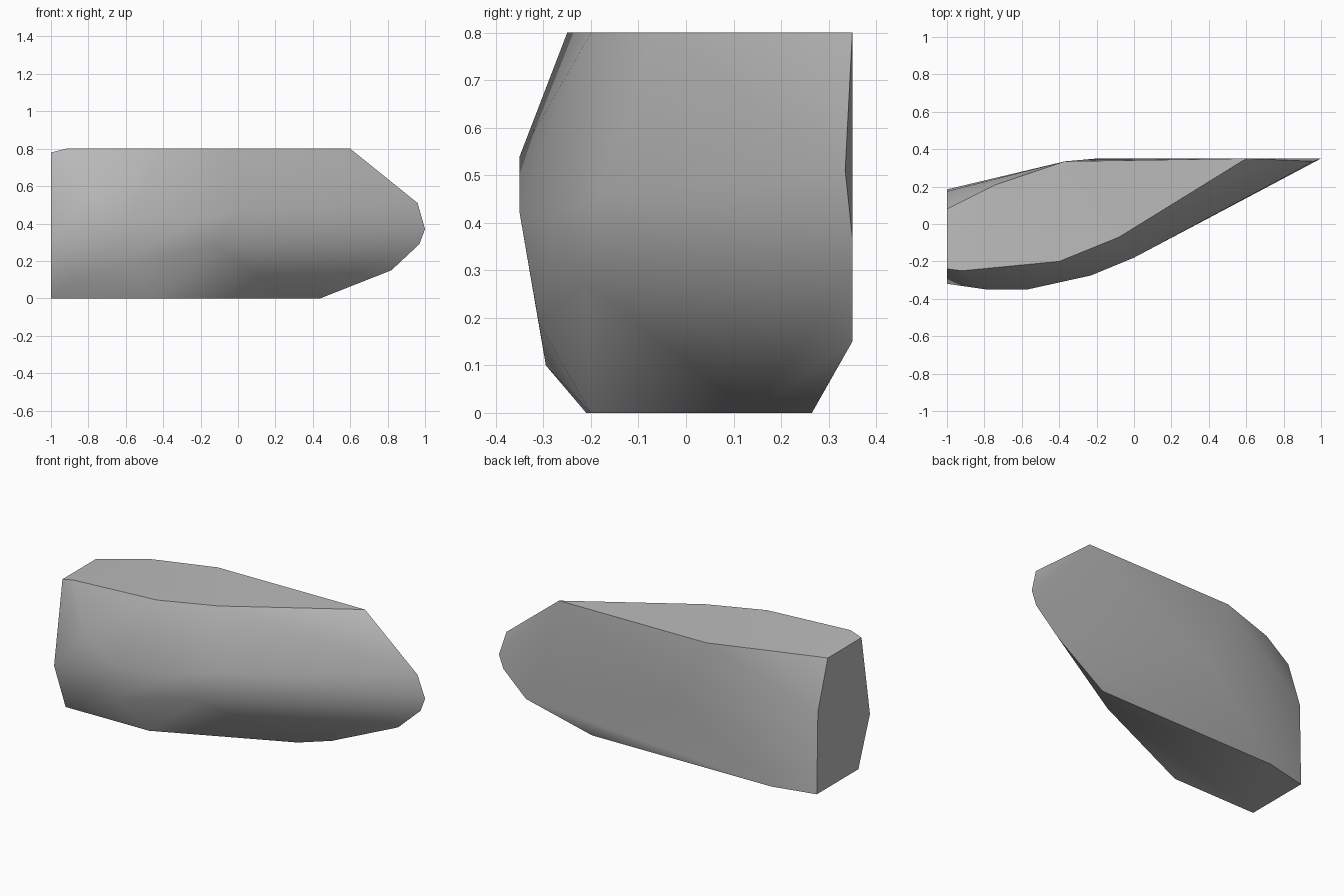
import bpy
import bmesh
import math

default_cube = bpy.data.objects.get("Cube")
if default_cube:
    bpy.data.objects.remove(default_cube, do_unlink=True)


def make_material(name, color):
    material = bpy.data.materials.new(name)
    material.use_nodes = True
    material.diffuse_color = color
    shader = material.node_tree.nodes["Principled BSDF"]
    shader.inputs["Base Color"].default_value = color
    shader.inputs["Roughness"].default_value = 0.9
    return material


def outline_at(height, corners):
    """Place a flat outline at one height."""
    return [(x, y, height) for x, y in corners]


# Flat bottom and flat top of the boulder
bottom_outline = outline_at(0, [(-1, .185), (-1, -.21), (-.45, -.2),
                                (.3, .14), (.44, .265), (-.74, .245)])
top_outline = outline_at(.8, [(-.92, -.25), (-.4, -.2), (-.08, -.07),
                              (.6, .35), (-.37, .335), (-.74, .21)])

# Broken blunt end
blunt_end = [(-1, y, z) for y, z in
             [(-.24, .78), (.08, .78), (.175, .49), (-.32, .29)]]

# Bulging front flank, from the blunt end towards the tip
front_flank = [(-.85, -.295, .1), (-.79, -.35, .54), (-.57, -.35, .42),
               (-.6, -.31, .19), (-.23, -.275, .42),
               (-.12, -.215, .28), (0, -.18, .46)]

# Flat back and narrow tip
back_plane = [(x, .35, z) for x, z in
              [(-.2, .4), (.82, .15), (.97, .29), (1, .37)]]
tip_chip = [(.96, .335, .51)]

# Wrap all the chipped corners in one convex stone
bm = bmesh.new()
for group in (bottom_outline, top_outline, blunt_end,
              front_flank, back_plane, tip_chip):
    for corner in group:
        bm.verts.new(corner)
hull = bmesh.ops.convex_hull(bm, input=bm.verts)
leftover = [v for v in bm.verts if not v.link_faces]
bmesh.ops.delete(bm, geom=leftover, context="VERTS")
bmesh.ops.dissolve_limit(bm, angle_limit=math.radians(1),
                         verts=bm.verts, edges=bm.edges)
bmesh.ops.recalc_face_normals(bm, faces=bm.faces)

mesh = bpy.data.meshes.new("boulder")
bm.to_mesh(mesh)
bm.free()
boulder = bpy.data.objects.new("boulder", mesh)
bpy.context.collection.objects.link(boulder)
mesh.materials.append(make_material("stone grey", (.5, .5, .5, 1)))

# Soft flanks with crisp top, bottom and broken end
bpy.ops.object.select_all(action="DESELECT")
boulder.select_set(True)
bpy.context.view_layer.objects.active = boulder
bpy.ops.object.shade_smooth_by_angle(angle=math.radians(40))
